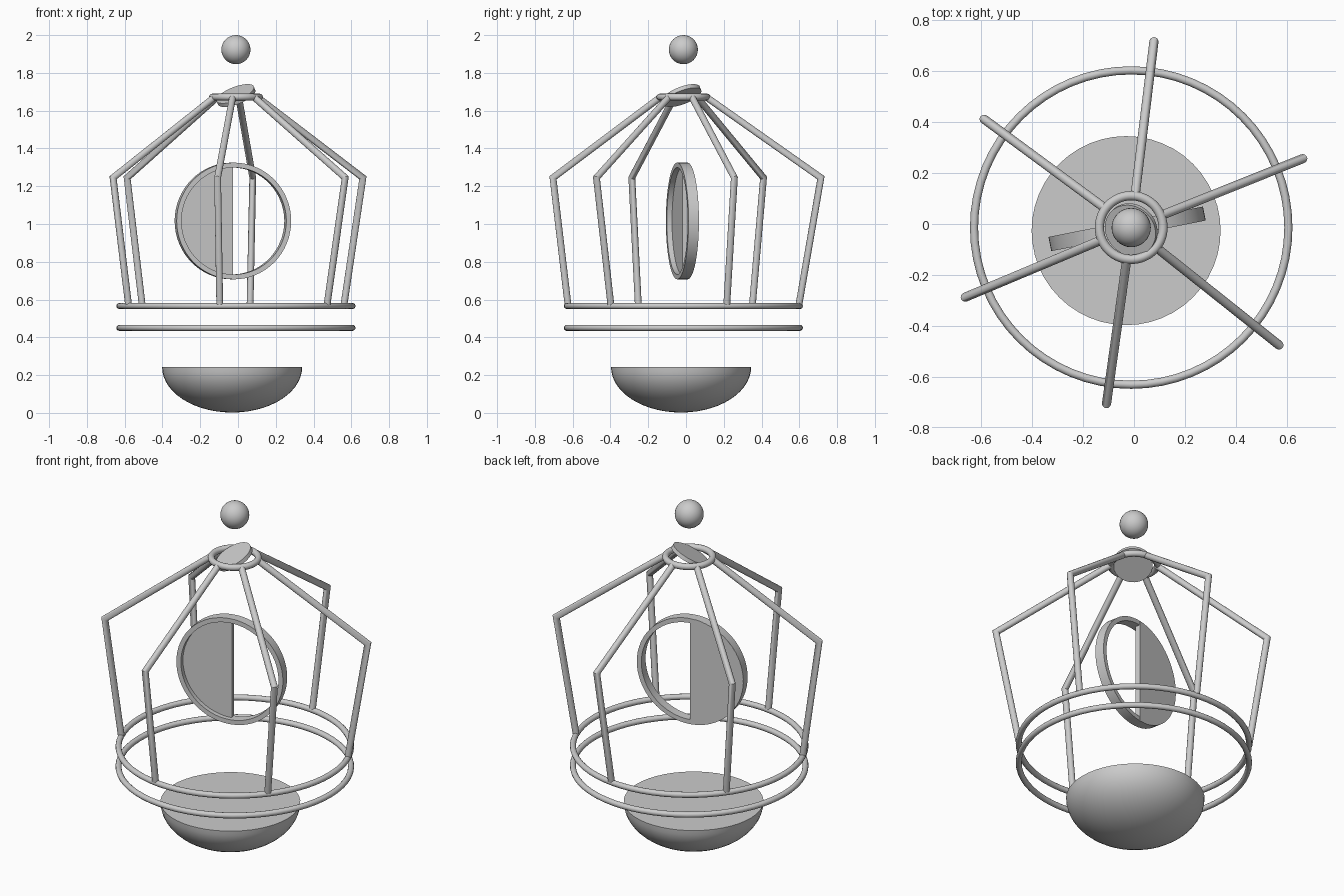
import bpy, bmesh, math
from mathutils import Vector, Matrix

if "Cube" in bpy.data.objects:
    bpy.data.objects.remove(bpy.data.objects["Cube"])

AXIS = Vector((-0.011, -0.014, 0))

grey = bpy.data.materials.new("plain_grey")
grey.diffuse_color = (0.6, 0.6, 0.6, 1)
grey.use_nodes = True
grey.node_tree.nodes["Principled BSDF"].inputs["Base Color"].default_value = grey.diffuse_color


def finish(obj, name, angle=35):
    obj.name = name
    obj.data.materials.clear()
    obj.data.materials.append(grey)
    bpy.ops.object.select_all(action='DESELECT')
    obj.select_set(True)
    bpy.context.view_layer.objects.active = obj
    bpy.ops.object.shade_smooth_by_angle(angle=math.radians(angle))
    return obj


def from_bmesh(bm, name, matrix=None):
    bmesh.ops.recalc_face_normals(bm, faces=bm.faces)
    mesh = bpy.data.meshes.new(name)
    bm.to_mesh(mesh)
    bm.free()
    obj = bpy.data.objects.new(name, mesh)
    bpy.context.collection.objects.link(obj)
    if matrix:
        obj.matrix_world = matrix
    return finish(obj, name)


def hoop(name, z, major, minor):
    bpy.ops.mesh.primitive_torus_add(location=AXIS + Vector((0, 0, z)), major_radius=major,
                                     minor_radius=minor, major_segments=64, minor_segments=12)
    return finish(bpy.context.object, name, 60)


def lathe(name, profile, matrix, steps=48, closed=False):
    """Spin a (radius, height) profile about local z."""
    bm = bmesh.new()
    pts = [bm.verts.new((r, 0, h)) for r, h in profile]
    edges = [bm.edges.new(p) for p in zip(pts, pts[1:])]
    if closed:
        edges.append(bm.edges.new((pts[-1], pts[0])))
    bmesh.ops.spin(bm, geom=pts + edges, cent=(0, 0, 0), axis=(0, 0, 1),
                   angle=math.tau, steps=steps, use_duplicate=False)
    bmesh.ops.remove_doubles(bm, verts=bm.verts, dist=1e-5)
    return from_bmesh(bm, name, matrix)


def bent_rod(name, elbow, radius=0.018, sides=16):
    """Mitred rod from the crown hoop, out to the elbow, down to the rim hoop."""
    out = Vector((elbow[0], elbow[1], 0)) - AXIS
    reach = out.length - 0.016
    out.normalize()
    side = Vector((-out.y, out.x, 0))
    path = [AXIS + out * r + Vector((0, 0, z))
            for r, z in ((0.122, 1.672), (reach, 1.245), (0.617, 0.575))]
    d1 = (path[1] - path[0]).normalized()
    d2 = (path[2] - path[1]).normalized()
    mid = (d1 + d2).normalized()
    bm = bmesh.new()
    rings = []
    for p, d, k in ((path[0], d1, 1), (path[1], mid, 1 / mid.dot(d1)), (path[2], d2, 1)):
        n = d.cross(side) * k
        angles = [math.tau * i / sides for i in range(sides)]
        rings.append([bm.verts.new(p + radius * (side * math.cos(a) + n * math.sin(a)))
                      for a in angles])
    for a, b in zip(rings, rings[1:]):
        for i in range(sides):
            j = (i + 1) % sides
            bm.faces.new((a[i], a[j], b[j], b[i]))
    bm.faces.new(rings[0])
    bm.faces.new(rings[-1])
    return from_bmesh(bm, name)


# Cage hoops
hoop("lower_rim_hoop", 0.45, 0.617, 0.016)
hoop("upper_rim_hoop", 0.566, 0.617, 0.016)
hoop("crown_hoop", 1.672, 0.125, 0.018)

# Six bent cage rods
elbows = [(0.08, 0.73), (0.676, 0.262), (0.58, -0.484),
          (-0.11, -0.72), (-0.676, -0.293), (-0.60, 0.42)]
for i, e in enumerate(elbows):
    bent_rod(f"cage_rod_{i + 1}", e)

# Solid half-ellipsoid bowl with a flat top
bowl = [(0, 0.243)] + [(0.371 * math.cos(t), 0.243 - 0.241 * math.sin(t))
                       for t in (math.pi / 2 * i / 14 for i in range(15))]
lathe("bowl", bowl, Matrix.Translation((-0.031, -0.026, 0)))

# Upright ring, turned a little about the vertical; local z faces the back
upright = (Matrix.Translation((-0.027, -0.019, 1.016)) @ Matrix.Rotation(math.radians(11.2), 4, 'Z')
           @ Matrix.Rotation(math.radians(-90), 4, 'X'))
lathe("upright_ring", [(0.283, -0.028), (0.309, -0.028), (0.309, 0.028), (0.283, 0.028)],
      upright, 64, closed=True)

# Half disc filling one side of the ring, flush with the back
bm = bmesh.new()
arc = [math.pi / 2 + math.pi * i / 32 for i in range(33)]
face = bm.faces.new([bm.verts.new((0.3085 * math.cos(a), 0.3085 * math.sin(a), 0)) for a in arc])
ext = bmesh.ops.extrude_face_region(bm, geom=[face])
bmesh.ops.translate(bm, vec=(0, 0, 0.0288),
                    verts=[v for v in ext["geom"] if isinstance(v, bmesh.types.BMVert)])
from_bmesh(bm, "half_disc", upright)

# Tilted disc inside the crown hoop
tilt = Vector((-0.34, -0.34, 0.877)).to_track_quat('Z', 'Y').to_matrix().to_4x4()
lathe("tilted_disc", [(0, -0.011), (0.106, -0.011), (0.106, 0.011), (0, 0.011)],
      Matrix.Translation((-0.011, -0.022, 1.68)) @ tilt, 40)

# Floating ball on top
bpy.ops.mesh.primitive_uv_sphere_add(segments=32, ring_count=16, radius=0.077,
                                     location=AXIS + Vector((0, 0, 1.923)))
finish(bpy.context.object, "top_ball", 60)
